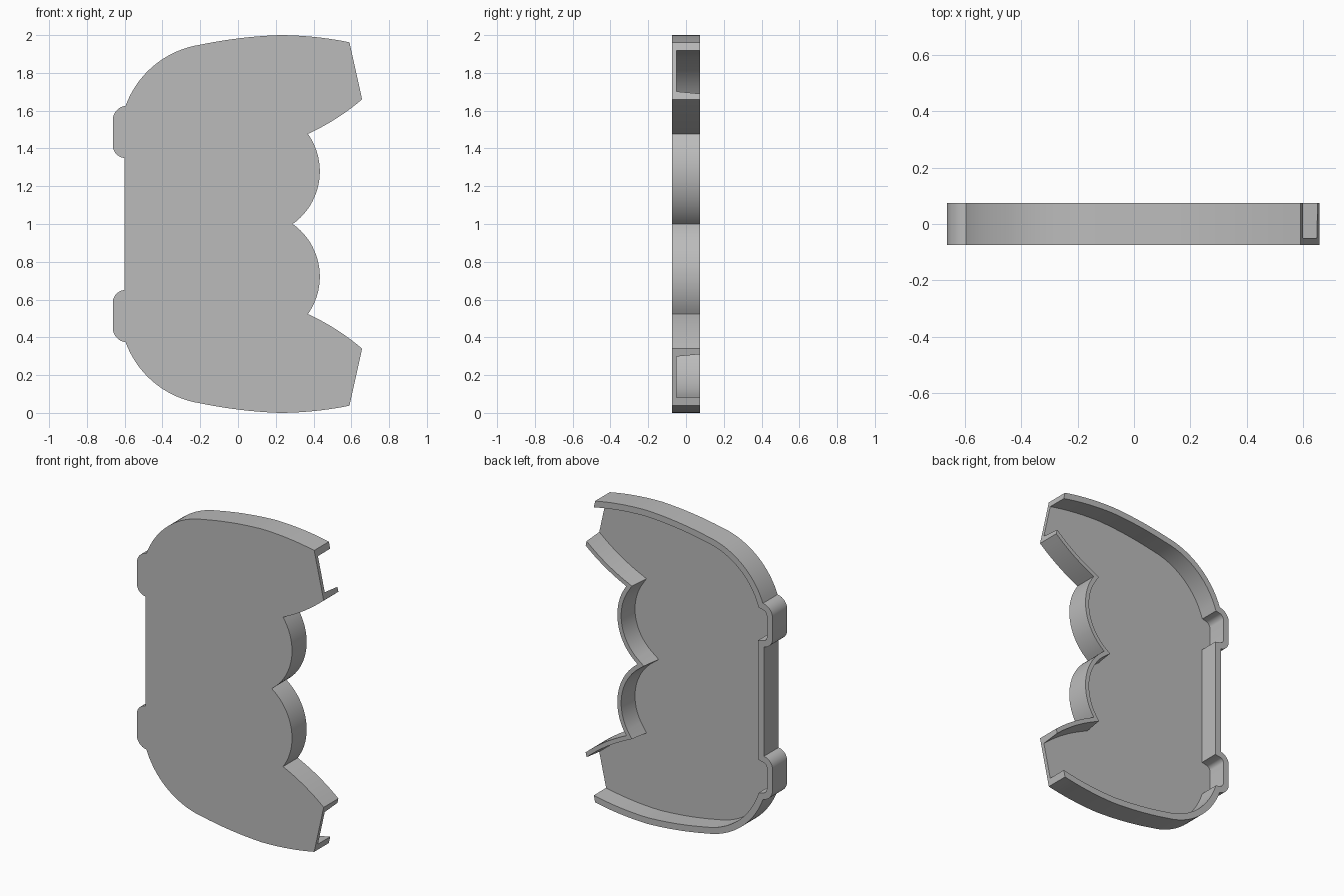
import bpy, bmesh, math
from mathutils import Vector

if "Cube" in bpy.data.objects:
    bpy.data.objects.remove(bpy.data.objects["Cube"], do_unlink=True)

HALF_DEPTH = 0.074
FLOOR = -0.05
WALLS = {"right": (0.038, 0.027), "open": (0, 0), "left": (0.04, 0.04)}  # thickness at floor, at rim


def arc(a, b, bulge, steps):
    """Circular arc from a up to (not including) b, bulging to the right of travel."""
    a, b = Vector(a), Vector(b)
    chord = b - a
    side = Vector((chord.y, -chord.x)).normalized()
    c = chord.length
    r = (c * c / 4 + bulge * bulge) / (2 * bulge)
    centre = (a + b) / 2 + side * (bulge - r)
    half = math.asin(c / (2 * r))
    pts = []
    for i in range(steps):
        t = -half + 2 * half * i / steps
        pts.append(centre + side * r * math.cos(t) + chord / c * r * math.sin(t))
    return pts


# Upper half of the outline: scallop, flare, open end, roof, shoulder, lug
half = arc((0.29, 1.0), (0.37, 1.477), 0.1, 20)
half += arc((0.37, 1.477), (0.657, 1.66), 0.012, 8)
open_edge = len(half)
half += [Vector((0.657, 1.66))]
half += arc((0.59, 1.962), (0.22, 2.0), 0.009, 10)
half += arc((0.22, 2.0), (-0.2, 1.949), 0.009, 10)
half += arc((-0.2, 1.949), (-0.595, 1.626), 0.07, 20)
half += arc((-0.595, 1.626), (-0.663, 1.545), 0.021, 8)
half += arc((-0.663, 1.425), (-0.602, 1.349), 0.02, 8)
half += [Vector((-0.602, 1.349))]

# Mirror it to close the loop
outline = half + [Vector((p.x, 2 - p.y)) for p in reversed(half[1:])]
N = len(outline)


def kind(i):
    j = min(i, N - 1 - i)
    return "right" if j < open_edge else "open" if j == open_edge else "left"


def inset(level):
    """Mitred inset of the outline; open ends are not inset."""
    result = []
    for i, p in enumerate(outline):
        d0, d1 = p - outline[i - 1], outline[(i + 1) % N] - p
        n0 = Vector((-d0.y, d0.x)).normalized()
        n1 = Vector((-d1.y, d1.x)).normalized()
        t0, t1 = WALLS[kind((i - 1) % N)][level], WALLS[kind(i)][level]
        det = n0.x * n1.y - n0.y * n1.x
        if abs(det) < 1e-4:
            result.append(p + n1 * t1)
        else:
            result.append(p + Vector((t0 * n1.y - t1 * n0.y, n0.x * t1 - n1.x * t0)) / det)
    return result


# Tray shell: front plate with a raised wall, open at both end notches
bm = bmesh.new()


def ring(points, y):
    return [bm.verts.new((p.x, y, p.y)) for p in points]


front = ring(outline, -HALF_DEPTH)
back = ring(outline, HALF_DEPTH)
floor = ring(inset(0), FLOOR)
rim = ring(inset(1), HALF_DEPTH)
bm.faces.new(front)
bm.faces.new(floor[::-1])
for i in range(N):
    j = (i + 1) % N
    if kind(i) == "open":
        bm.faces.new((front[i], front[j], back[j], rim[j], floor[j], floor[i], rim[i], back[i]))
    else:
        bm.faces.new((front[i], front[j], back[j], back[i]))
        bm.faces.new((back[i], back[j], rim[j], rim[i]))
        bm.faces.new((rim[i], rim[j], floor[j], floor[i]))
bmesh.ops.recalc_face_normals(bm, faces=bm.faces)

mesh = bpy.data.meshes.new("tray_shell")
bm.to_mesh(mesh)
bm.free()
tray = bpy.data.objects.new("tray_shell", mesh)
bpy.context.collection.objects.link(tray)

# Plain grey material
grey = bpy.data.materials.new("plain_grey")
grey.use_nodes = True
colour = (0.5, 0.5, 0.5, 1)
grey.diffuse_color = colour
grey.node_tree.nodes["Principled BSDF"].inputs["Base Color"].default_value = colour
mesh.materials.append(grey)

bpy.context.view_layer.objects.active = tray
tray.select_set(True)
bpy.ops.object.shade_smooth_by_angle(angle=math.radians(30))
